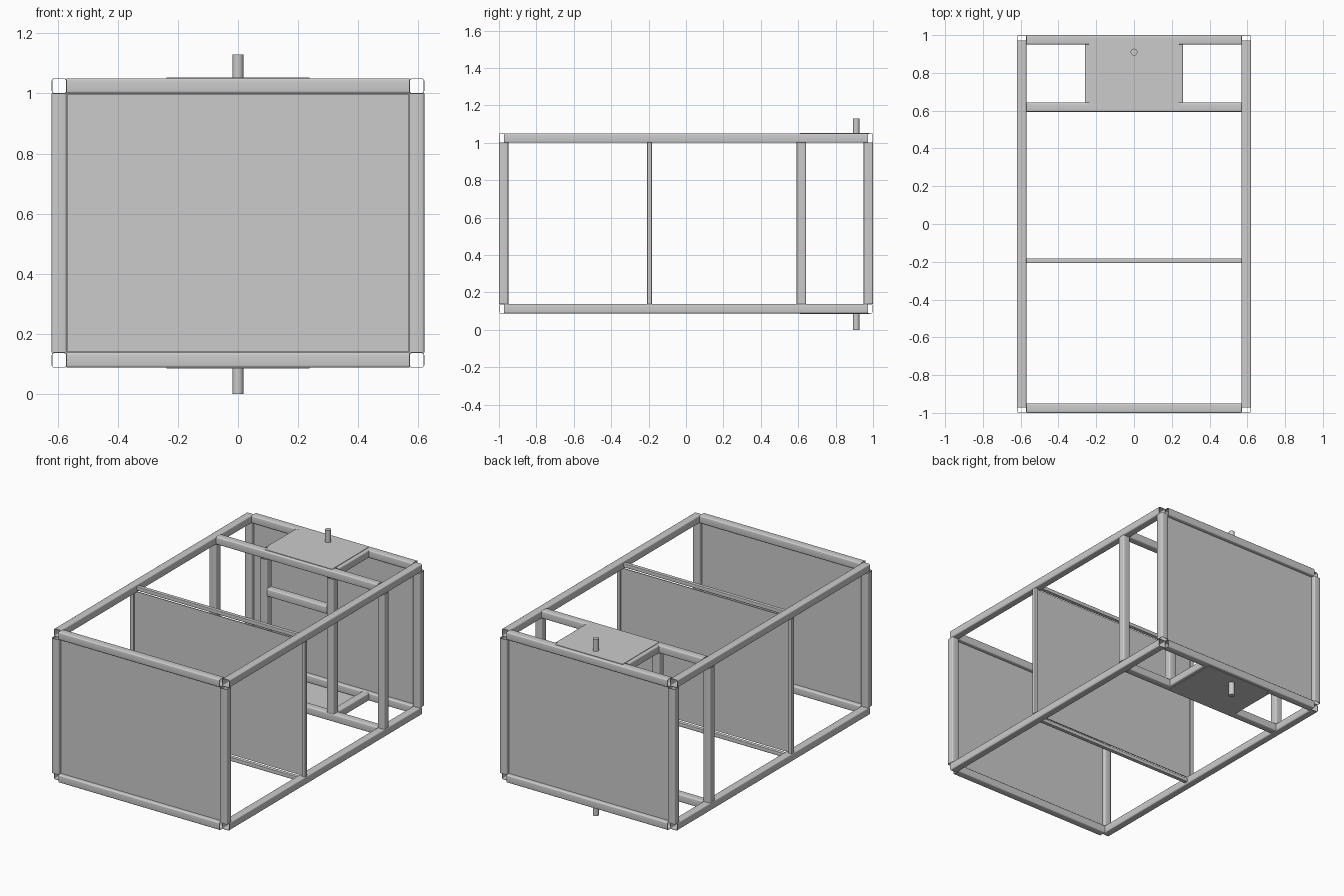
import bpy, bmesh, math
from mathutils import Vector

if "Cube" in bpy.data.objects:
    bpy.data.objects.remove(bpy.data.objects["Cube"])

W = 0.05           # main tube width
X, Y = 0.595, 0.975  # frame centre lines
Z0, Z1 = 0.1125, 1.025


def rounded_square(w, r, steps=4):
    """Outline of a square with rounded corners."""
    pts, c = [], w / 2 - r
    for i, (sx, sy) in enumerate([(1, 1), (-1, 1), (-1, -1), (1, -1)]):
        for k in range(steps + 1):
            a = math.pi / 2 * (i + k / steps)
            pts.append((sx * c + r * math.cos(a), sy * c + r * math.sin(a)))
    return pts


def finish(name, bm):
    bmesh.ops.recalc_face_normals(bm, faces=bm.faces)
    me = bpy.data.meshes.new(name)
    bm.to_mesh(me)
    bm.free()
    ob = bpy.data.objects.new(name, me)
    bpy.context.collection.objects.link(ob)
    bpy.ops.object.select_all(action='DESELECT')
    ob.select_set(True)
    bpy.context.view_layer.objects.active = ob
    bpy.ops.object.shade_smooth_by_angle(angle=math.radians(30))
    return ob


def tube(name, axis, centre, length, w=W, wall=0.002):
    """Open hollow square tube along axis 0, 1 or 2."""
    r = w * 0.16
    bm = bmesh.new()
    rings = []
    for prof in (rounded_square(w, r), rounded_square(w - 2 * wall, r - wall)):
        for end in (-length / 2, length / 2):
            ring = []
            for u, v in prof:
                p = [u, v]
                p.insert(axis, end)
                ring.append(bm.verts.new(Vector(p) + Vector(centre)))
            rings.append(ring)
    n = len(rings[0])
    for a, b in ((0, 1), (2, 3), (0, 2), (1, 3)):
        for i in range(n):
            j = (i + 1) % n
            bm.faces.new((rings[a][i], rings[a][j], rings[b][j], rings[b][i]))
    return finish(name, bm)


def slab(name, centre, size):
    bm = bmesh.new()
    bmesh.ops.create_cube(bm, size=1)
    bmesh.ops.scale(bm, vec=size, verts=bm.verts)
    bmesh.ops.translate(bm, vec=centre, verts=bm.verts)
    return finish(name, bm)


def pin(name, x, y, z0, z1, radius):
    bm = bmesh.new()
    bmesh.ops.create_cone(bm, cap_ends=True, segments=32, radius1=radius,
                          radius2=radius, depth=z1 - z0)
    bmesh.ops.translate(bm, vec=(x, y, (z0 + z1) / 2), verts=bm.verts)
    return finish(name, bm)


ZM = (Z0 + Z1) / 2
POST = Z1 - Z0 - W      # post length between the rails
YB = 0.617              # rear bay posts
YM = -0.195             # middle divider
XI = 0.235              # inner rear posts

# upper and lower horizontal rails
for level, z in (("lower", Z0), ("upper", Z1)):
    for side, s in (("left", -1), ("right", 1)):
        tube(f"{level}_{side}_side_rail", 1, (s * X, 0, z), 1.945)
        tube(f"{level}_{side}_plate_support", 1, (s * XI, 0.797, z), 0.306)
    for place, y in (("front", -Y), ("back", Y), ("rear_bay", YB + 0.002)):
        tube(f"{level}_{place}_cross_rail", 0, (0, y, z), 2 * X - W)
    tube(f"{level}_divider_rail", 0, (0, YM, z), 2 * X - W, 0.025)

# upright posts
for side, s in (("left", -1), ("right", 1)):
    for place, y in (("front", -Y), ("back", Y), ("rear_bay", YB)):
        tube(f"{place}_{side}_post", 2, (s * X, y, ZM), POST)
    tube(f"inner_{side}_post", 2, (s * XI, YB, ZM), POST)
    tube(f"divider_{side}_post", 2, (s * 0.607, YM, ZM), POST, 0.025)

# short rail between the inner posts
tube("inner_cross_rail", 0, (0, YB, 0.79), 2 * XI - W)

# sheet panels
for place, y in (("front", -Y), ("back", Y)):
    slab(f"{place}_panel", (0, y, ZM), (1.136, 0.006, POST - 0.004))
slab("divider_panel", (0, YM, ZM), (1.189, 0.006, POST))

# pivot plates and pins
for level, z in (("lower", 0.086), ("upper", 1.0515)):
    slab(f"{level}_pivot_plate", (0, 0.795, z), (0.475, 0.37, 0.003))
pin("lower_pivot_pin", 0, 0.91, 0.0, 0.086, 0.018)
pin("upper_pivot_pin", 0, 0.91, 1.052, 1.13, 0.018)
